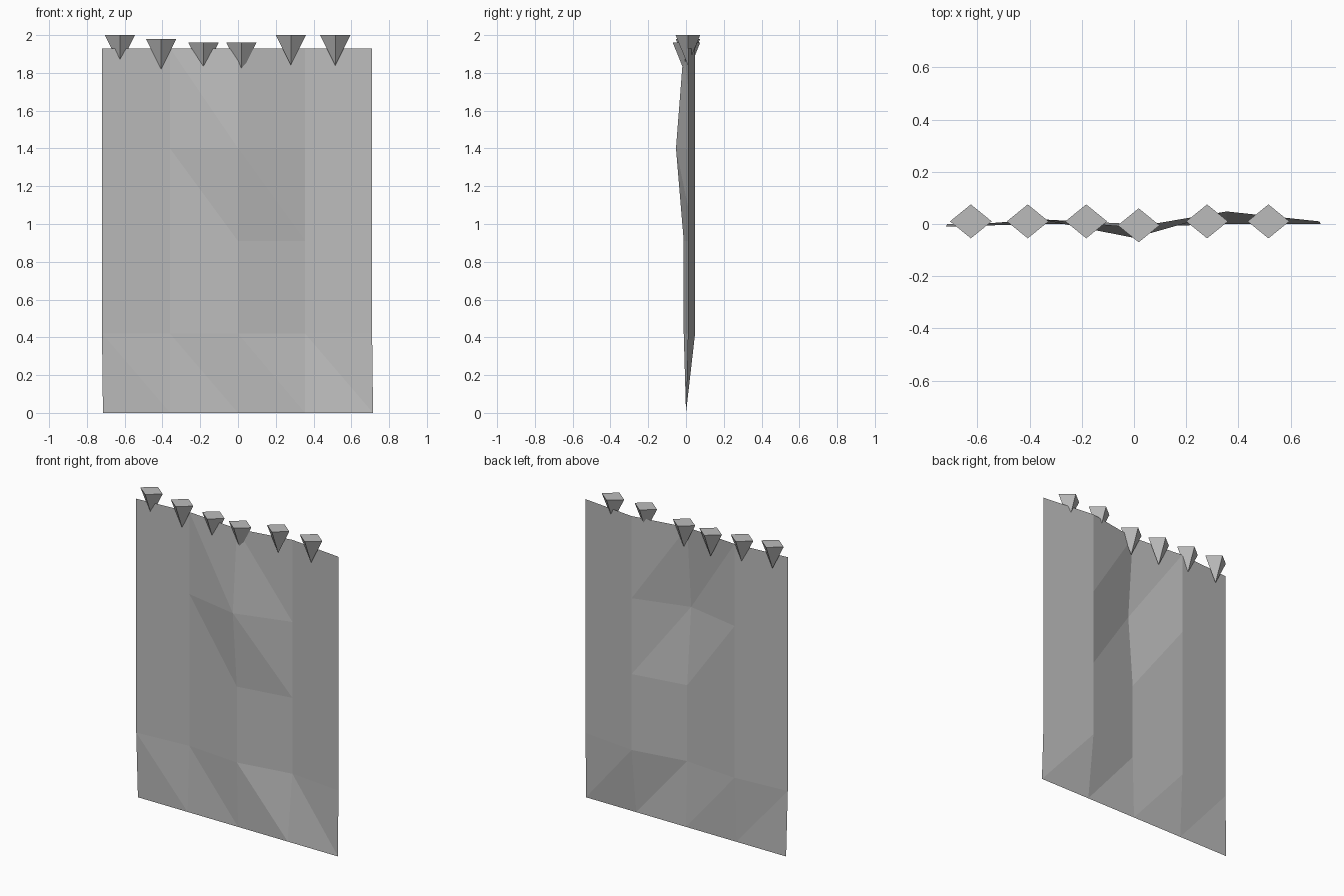
import bpy
import bmesh

if "Cube" in bpy.data.objects:
    bpy.data.objects.remove(bpy.data.objects["Cube"], do_unlink=True)

# Single pale grey material
grey = bpy.data.materials.new("pale_grey")
grey.use_nodes = True
colour = (0.5, 0.5, 0.5, 1)
grey.diffuse_color = colour
grey.node_tree.nodes["Principled BSDF"].inputs["Base Color"].default_value = colour


def add_object(name, bm):
    mesh = bpy.data.meshes.new(name)
    bm.to_mesh(mesh)
    bm.free()
    mesh.materials.append(grey)
    obj = bpy.data.objects.new(name, mesh)
    bpy.context.collection.objects.link(obj)
    return obj


# Hanging sheet: flat hem below, wavy folds above, one bulge in the middle
rows = [0, 0.42, 0.91, 1.4, 1.93]
columns = [-0.72, -0.36, 0, 0.355, 0.71]
folds = [-0.01, 0.018, -0.012, 0.048, 0.01]
hem = [-0.715, -0.36, 0, 0.355, 0.715]

bm = bmesh.new()
grid = []
for r, z in enumerate(rows):
    line = []
    for c, x in enumerate(columns):
        y = folds[c]
        if r == 0:
            x, y = hem[c], 0
        elif r == 3 and c == 2:
            y = -0.053
        line.append(bm.verts.new((x, y, z)))
    grid.append(line)

# Each cell is split from its upper left to its lower right corner
for low, high in zip(grid, grid[1:]):
    for c in range(len(columns) - 1):
        bm.faces.new((low[c], low[c + 1], high[c]))
        bm.faces.new((low[c + 1], high[c + 1], high[c]))
add_object("hanging_sheet", bm)


# Inverted four-sided spikes along the top edge: x, y, top height
def add_spike(name, x, y, top):
    bm = bmesh.new()
    tip = bm.verts.new((x, y, top - 0.16))
    rim = [bm.verts.new((x + dx * 0.08, y + dy * 0.065, top))
           for dx, dy in ((1, 0), (0, 1), (-1, 0), (0, -1))]
    bm.faces.new(rim)
    for i in range(4):
        bm.faces.new((rim[(i + 1) % 4], rim[i], tip))
    bmesh.ops.recalc_face_normals(bm, faces=bm.faces)
    add_object(name, bm)


spikes = [(-0.625, 0.01, 2), (-0.407, 0.01, 1.98), (-0.183, 0.01, 1.96),
          (0.018, -0.005, 1.96), (0.28, 0.01, 2), (0.515, 0.01, 2)]
for number, place in enumerate(spikes, 1):
    add_spike(f"top_spike_{number}", *place)
